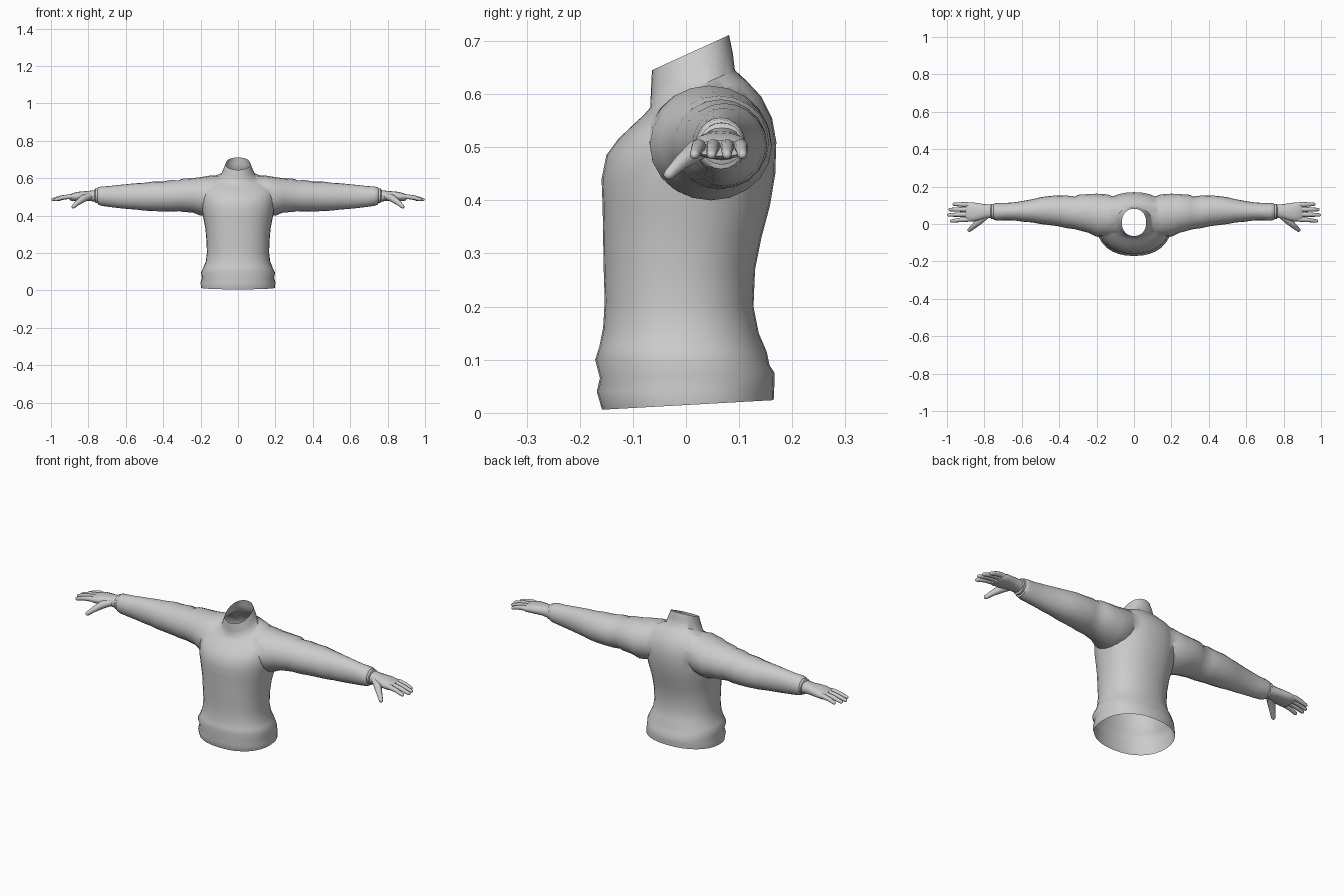
import bpy, bmesh, math
from mathutils import Vector

if "Cube" in bpy.data.objects:
    bpy.data.objects.remove(bpy.data.objects["Cube"])

grey = bpy.data.materials.new("light grey")
grey.diffuse_color = (0.6, 0.6, 0.6, 1)
grey.use_nodes = True
grey.node_tree.nodes["Principled BSDF"].inputs["Base Color"].default_value = grey.diffuse_color


def finish(ob, angle=40):
    ob.data.materials.clear()
    ob.data.materials.append(grey)
    bpy.ops.object.select_all(action='DESELECT')
    ob.select_set(True)
    bpy.context.view_layer.objects.active = ob
    bpy.ops.object.shade_smooth_by_angle(angle=math.radians(angle))


def loft(name, rings):
    """Closed skin through a list of equal-length point rings."""
    bm = bmesh.new()
    loops = [[bm.verts.new(p) for p in r] for r in rings]
    n = len(loops[0])
    for a, b in zip(loops, loops[1:]):
        for i in range(n):
            bm.faces.new((a[i], a[(i + 1) % n], b[(i + 1) % n], b[i]))
    bm.faces.new(loops[0])
    bm.faces.new(loops[-1])
    bmesh.ops.recalc_face_normals(bm, faces=bm.faces)
    me = bpy.data.meshes.new(name)
    bm.to_mesh(me)
    bm.free()
    ob = bpy.data.objects.new(name, me)
    bpy.context.collection.objects.link(ob)
    return ob


def spow(v, e):
    return math.copysign(abs(v) ** e, v)


def body_ring(zf, zb, hw, yf, yb, e=0.9, n=32):
    """Ring around z, tilted from front height to back height."""
    out = []
    for i in range(n):
        t = 2 * math.pi * i / n
        s = spow(math.sin(t), e)
        out.append((hw * spow(math.cos(t), e), (yf + yb) / 2 + s * (yb - yf) / 2,
                    (zf + zb) / 2 + s * (zb - zf) / 2))
    return out


def arm_ring(x, yf, yb, z0, z1, e=1.0, n=20, side=1):
    return [(side * x, (yf + yb) / 2 + spow(math.cos(t), e) * (yb - yf) / 2,
             (z0 + z1) / 2 + spow(math.sin(t), e) * (z1 - z0) / 2)
            for t in (2 * math.pi * i / n for i in range(n))]


def tube(name, path, radii, n=10):
    """Round-ended finger along a path."""
    pts = [Vector(p) for p in path]
    d = (pts[-1] - pts[-2]).normalized()
    r = radii[-1]
    pts += [pts[-1] + d * r * 0.6, pts[-1] + d * r * 0.95]
    radii = list(radii) + [r * 0.8, r * 0.3]
    rings = []
    for i, p in enumerate(pts):
        d = (pts[min(i + 1, len(pts) - 1)] - pts[max(i - 1, 0)]).normalized()
        u = d.cross(Vector((0, 0, 1))).normalized()
        v = u.cross(d)
        rings.append([p + radii[i] * (u * math.cos(2 * math.pi * k / n)
                                      + v * math.sin(2 * math.pi * k / n)) for k in range(n)])
    return loft(name, rings)


# Body with hem band and collar: front z, back z, half width, front y, back y
body = [
    (0.006, 0.024, 0.198, -0.158, 0.165), (0.04, 0.045, 0.2, -0.168, 0.166),
    (0.065, 0.075, 0.193, -0.162, 0.167), (0.1, 0.09, 0.199, -0.171, 0.157),
    (0.125, 0.115, 0.186, -0.163, 0.152), (0.16, 0.15, 0.172, -0.156, 0.137),
    (0.21, 0.2, 0.166, -0.153, 0.127), (0.27, 0.27, 0.169, -0.155, 0.13),
    (0.33, 0.33, 0.174, -0.156, 0.142), (0.39, 0.39, 0.186, -0.157, 0.158),
    (0.44, 0.45, 0.196, -0.159, 0.168), (0.485, 0.51, 0.2, -0.15, 0.17),
    (0.515, 0.555, 0.2, -0.128, 0.162), (0.54, 0.595, 0.188, -0.102, 0.142),
    (0.56, 0.625, 0.15, -0.08, 0.114), (0.575, 0.645, 0.093, -0.067, 0.092),
    (0.607, 0.678, 0.079, -0.066, 0.088), (0.645, 0.711, 0.065, -0.064, 0.081),
]
jumper = loft("jumper", [body_ring(*r) for r in body])

# Sleeves with folds and cuff: x, front y, back y, low z, high z
sleeve = [
    (0.08, -0.035, 0.135, 0.44, 0.615), (0.14, -0.07, 0.158, 0.41, 0.616),
    (0.2, -0.068, 0.162, 0.4, 0.606), (0.24, -0.048, 0.16, 0.416, 0.601),
    (0.3, -0.032, 0.156, 0.421, 0.597), (0.315, -0.028, 0.147, 0.424, 0.589),
    (0.36, -0.022, 0.152, 0.421, 0.59), (0.4, -0.013, 0.153, 0.423, 0.583),
    (0.45, -0.006, 0.15, 0.424, 0.583), (0.5, 0.0, 0.143, 0.427, 0.576),
    (0.54, 0.008, 0.133, 0.432, 0.574), (0.59, 0.012, 0.124, 0.436, 0.569),
    (0.64, 0.019, 0.116, 0.441, 0.564), (0.69, 0.02, 0.112, 0.447, 0.558),
    (0.73, 0.018, 0.112, 0.453, 0.556), (0.748, 0.022, 0.11, 0.459, 0.552),
    (0.752, 0.028, 0.106, 0.47, 0.545),
]
for side, tag in ((1, "left"), (-1, "right")):
    arm = loft(tag + "_sleeve_source", [arm_ring(*r, side=side) for r in sleeve])
    mod = jumper.modifiers.new("join", 'BOOLEAN')
    mod.operation, mod.solver, mod.object = 'UNION', 'EXACT', arm
    bpy.context.view_layer.objects.active = jumper
    bpy.ops.object.modifier_apply(modifier=mod.name)
    bpy.data.objects.remove(arm)

# Open the hem and the collar
bm = bmesh.new()
bm.from_mesh(jumper.data)
caps = []
for f in bm.faces:
    c = f.calc_center_median()
    low = max(v.co.z for v in f.verts) < 0.03
    top = min(v.co.z for v in f.verts) > 0.64 and f.calc_area() > 0.005
    if low or top:
        caps.append(f)
bmesh.ops.delete(bm, geom=caps, context='FACES')
bm.to_mesh(jumper.data)
bm.free()
finish(jumper, 50)

# Hands
palm = [
    (0.735, 0.032, 0.1, 0.475, 0.54), (0.77, 0.032, 0.104, 0.476, 0.536),
    (0.8, 0.028, 0.106, 0.479, 0.532), (0.83, 0.018, 0.111, 0.479, 0.53),
    (0.86, 0.013, 0.115, 0.479, 0.527), (0.885, 0.014, 0.115, 0.478, 0.52),
    (0.9, 0.02, 0.11, 0.483, 0.513),
]
fingers = {  # base y, tip y, tip x
    "index_finger": (0.026, 0.016, 0.975), "middle_finger": (0.052, 0.048, 0.99),
    "ring_finger": (0.078, 0.077, 0.984), "little_finger": (0.103, 0.106, 0.962),
}
for side, tag in ((1, "left"), (-1, "right")):
    # Cuff band round the wrist
    finish(loft(tag + "_cuff", [arm_ring(*r, side=side) for r in (
        (0.74, 0.028, 0.106, 0.468, 0.547), (0.762, 0.026, 0.108, 0.467, 0.546),
        (0.766, 0.032, 0.102, 0.474, 0.54))]))
    finish(loft(tag + "_palm", [arm_ring(*r, e=0.85, n=16, side=side) for r in palm]), 60)
    for name, (y0, y1, x1) in fingers.items():
        m = (0.87 + x1) / 2
        finish(tube(tag + "_" + name, [
            (side * 0.87, y0, 0.502), (side * 0.9, y0 * 0.8 + y1 * 0.2, 0.502),
            (side * (m + 0.015), (y0 + y1) / 2, 0.497), (side * x1, y1, 0.486)],
            (0.012, 0.0135, 0.0115, 0.009)), 60)
    finish(tube(tag + "_thumb", [
        (side * 0.79, 0.045, 0.505), (side * 0.825, 0.018, 0.493),
        (side * 0.855, -0.01, 0.471), (side * 0.88, -0.032, 0.449)],
        (0.017, 0.02, 0.0145, 0.0105)), 60)
